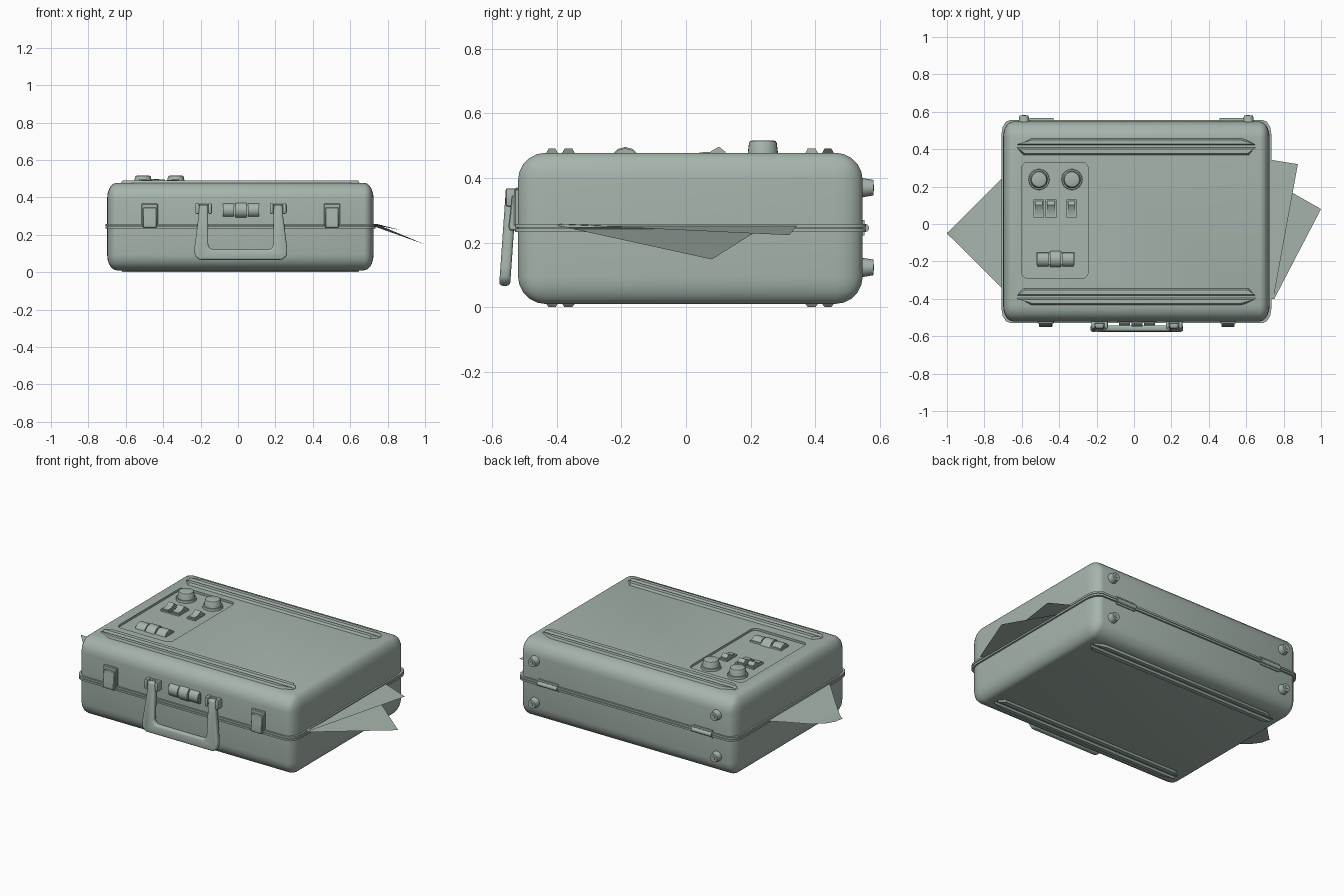
import bpy, bmesh, math
from mathutils import Matrix, Vector

if "Cube" in bpy.data.objects:
    bpy.data.objects.remove(bpy.data.objects["Cube"])

mat = bpy.data.materials.new("grey_green")
mat.diffuse_color = (0.38, 0.46, 0.41, 1)
mat.use_nodes = True
mat.node_tree.nodes["Principled BSDF"].inputs["Base Color"].default_value = mat.diffuse_color
CX = 0.0125          # middle of the case in x
TOP, BOT = 0.478, 0.01
FRONT, BACK = -0.52, 0.547


def finish(bm, name, angle=35):
    bmesh.ops.recalc_face_normals(bm, faces=bm.faces)
    me = bpy.data.meshes.new(name)
    bm.to_mesh(me)
    bm.free()
    me.materials.append(mat)
    ob = bpy.data.objects.new(name, me)
    bpy.context.collection.objects.link(ob)
    smooth(ob, angle)
    return ob


def smooth(ob, angle=35):
    bpy.ops.object.select_all(action='DESELECT')
    bpy.context.view_layer.objects.active = ob
    ob.select_set(True)
    bpy.ops.object.shade_smooth_by_angle(angle=math.radians(angle))


def box(name, lo, hi, bevel=0.0, seg=2, squash=1.0, upright=False):
    """Box between two corners; squash makes the bevel narrower in x."""
    lo, hi = Vector(lo), Vector(hi)
    size = hi - lo
    size.x /= squash
    bm = bmesh.new()
    bmesh.ops.create_cube(bm, size=1)
    bmesh.ops.scale(bm, vec=size, verts=bm.verts)
    if bevel:
        edges = [e for e in bm.edges
                 if not upright or abs(e.verts[0].co.z - e.verts[1].co.z) > 1e-4]
        bmesh.ops.bevel(bm, geom=edges, offset=bevel, segments=seg, profile=0.5,
                        affect='EDGES', clamp_overlap=True)
    bmesh.ops.scale(bm, vec=(squash, 1, 1), verts=bm.verts)
    bmesh.ops.translate(bm, vec=(lo + hi) / 2, verts=bm.verts)
    return finish(bm, name)


def cyl(name, centre, r1, r2, depth, axis='Z', sides=16, bevel=0.0):
    bm = bmesh.new()
    bmesh.ops.create_cone(bm, cap_ends=True, segments=sides, radius1=r1, radius2=r2, depth=depth)
    if bevel:
        rim = [e for e in bm.edges if all(v.co.z > 0 for v in e.verts)]
        bmesh.ops.bevel(bm, geom=rim, offset=bevel, segments=2, profile=0.5, affect='EDGES')
    rot = {'Z': Matrix(), 'X': Matrix.Rotation(math.pi / 2, 4, 'Y'),
           'Y': Matrix.Rotation(-math.pi / 2, 4, 'X')}[axis]
    bmesh.ops.transform(bm, matrix=Matrix.Translation(centre) @ rot, verts=bm.verts)
    return finish(bm, name)


def prism(name, pts, move, bevel=0.0, seg=2, angle=35):
    """Outline of 3D points, extruded along the vector move."""
    bm = bmesh.new()
    face = bm.faces.new([bm.verts.new(p) for p in pts])
    ext = bmesh.ops.extrude_face_region(bm, geom=[face], use_keep_orig=True)
    bmesh.ops.translate(bm, vec=move, verts=[v for v in ext["geom"] if isinstance(v, bmesh.types.BMVert)])
    bmesh.ops.recalc_face_normals(bm, faces=bm.faces)
    if bevel:
        bmesh.ops.bevel(bm, geom=bm.edges[:], offset=bevel, segments=seg, profile=0.5,
                        affect='EDGES', clamp_overlap=True)
    return finish(bm, name, angle)


# Case shell with a sunken control panel
case = box("case_shell", (-0.70, FRONT, BOT), (0.725, BACK, TOP), 0.085, 5, 0.6)
cutter = box("panel_cutter", (-0.60, -0.29, TOP - 0.013), (-0.245, 0.33, TOP + 0.1), 0.03, 3, 1, True)
mod = case.modifiers.new("panel", 'BOOLEAN')
mod.object, mod.operation, mod.solver = cutter, 'DIFFERENCE', 'EXACT'
bpy.context.view_layer.objects.active = case
bpy.ops.object.modifier_apply(modifier=mod.name)
bpy.data.objects.remove(cutter)
smooth(case)

# Rim lips either side of the seam
for name, z in (("lower_rim", 0.233), ("upper_rim", 0.247)):
    box(name, (-0.709, FRONT - 0.01, z), (0.735, BACK + 0.01, z + 0.011), 0.08, 3, 0.6, True)

# Pressed ribs on the top and bottom
for z, dz in ((TOP, 0.013), (BOT, -0.01)):
    for mid, s in ((0.0, -1), (0.025, 1)):
        for y0, y1, h0, h1 in ((0.435, 0.394, 0.565, 0.64), (0.386, 0.342, 0.64, 0.605)):
            a, b = mid + s * y0, mid + s * y1
            bm = bmesh.new()
            rings = []
            for t, zz in ((0, z - dz * 0.4), (0.01, z + dz)):
                rings.append([bm.verts.new(p) for p in (
                    (CX - h0 + t, a - s * t, zz), (CX + h0 - t, a - s * t, zz),
                    (CX + h1 - t, b + s * t, zz), (CX - h1 + t, b + s * t, zz))])
            bm.faces.new(rings[0])
            bm.faces.new(rings[1])
            for i in range(4):
                j = (i + 1) % 4
                bm.faces.new((rings[0][i], rings[0][j], rings[1][j], rings[1][i]))
            finish(bm, "rib")

# Knobs on the panel
FLOOR = TOP - 0.013
for x in (-0.508, -0.332):
    cyl("knob_base", (x, 0.238, FLOOR + 0.006), 0.056, 0.054, 0.014, sides=24)
    cyl("knob", (x, 0.238, FLOOR + 0.027), 0.048, 0.042, 0.048, sides=24, bevel=0.008)

# Rocker switches
for x0, x1 in ((-0.537, -0.482), (-0.474, -0.415), (-0.362, -0.308)):
    box("switch_frame", (x0, 0.035, FLOOR - 0.004), (x1, 0.13, FLOOR + 0.009))
    prism("switch_rocker", [(x0 + 0.008, y, z) for y, z in (
        (0.042, FLOOR), (0.042, FLOOR + 0.014), (0.075, FLOOR + 0.016),
        (0.102, FLOOR + 0.032), (0.122, FLOOR + 0.016), (0.122, FLOOR))],
        (x1 - x0 - 0.016, 0, 0))

# Number wheels on the panel and on the front
box("panel_wheel_frame", (-0.522, -0.22, FLOOR - 0.004), (-0.318, -0.15, FLOOR + 0.01))
box("front_wheel_frame", (-0.088, FRONT - 0.008, 0.302), (0.12, FRONT + 0.01, 0.362))
for i in (-1, 0, 1):
    r = 0.043 if i == 0 else 0.039
    cyl("panel_wheel", (-0.42 + i * 0.067, -0.188, FLOOR - 0.016), r + 0.004, r + 0.004, 0.06, 'X', 12)
    cyl("front_wheel", (0.016 + i * 0.067, FRONT + 0.015, 0.332), r, r, 0.06, 'X', 12)

# Latches
for x in (CX - 0.485, CX + 0.49):
    box("latch_plate", (x - 0.044, FRONT - 0.012, 0.25), (x + 0.044, FRONT + 0.01, 0.366), 0.004, 1)
    prism("latch_lever", [(x - 0.036, FRONT + y, z) for y, z in (
        (0, 0.345), (-0.02, 0.345), (-0.024, 0.30), (-0.03, 0.25), (-0.026, 0.237), (0, 0.237))],
        (0.072, 0, 0), 0.003, 1)

# Carrying handle: brackets and a U-shaped grip
HX = 0.015
for s in (-1, 1):
    x = HX + s * 0.199
    for d in (-0.034, 0.034):
        box("handle_bracket_ear", (x + d - 0.01, -0.558, 0.312), (x + d + 0.01, FRONT + 0.01, 0.368), 0.006, 2)
    box("handle_bracket_plate", (x - 0.04, FRONT - 0.012, 0.315), (x + 0.04, FRONT + 0.01, 0.365), 0.004, 1)
    cyl("handle_pin", (x, -0.541, 0.345), 0.012, 0.012, 0.08, 'X', 12)
half = [(0.176, 0.36), (0.222, 0.36), (0.226, 0.30), (0.249, 0.12), (0.245, 0.085), (0.222, 0.066)]
inner = [(0.158, 0.122), (0.174, 0.14)]
right = [half[0]] + half[1:]
outline = right + [(-x, z) for x, z in reversed(half)] + [(-x, z) for x, z in reversed(inner)] + inner
prism("handle", [(HX + x, -0.558 - (0.36 - z) * 0.07, z) for x, z in outline], (0, 0.034, 0), 0.011, 3, 50)

# Rear feet
for x in (-0.588, 0.612):
    for z in (0.37, 0.123):
        cyl("rear_foot", (x, BACK + 0.01, z), 0.032, 0.024, 0.046, 'Y', 16)
        cyl("foot_screw", (x, BACK + 0.033, z), 0.012, 0.009, 0.004, 'Y', 12)

# Rear hinges
for x in (-0.495, 0.522):
    cyl("hinge_barrel", (x, BACK + 0.007, 0.2455), 0.013, 0.013, 0.13, 'X', 12)
    box("hinge_leaf", (x - 0.065, BACK - 0.01, 0.222), (x + 0.065, BACK + 0.006, 0.27))


def sheet(name, rows):
    """Thin paper lofted through pairs of edge points."""
    bm = bmesh.new()
    vs = [[bm.verts.new(p) for p in row] for row in rows]
    for a, b in zip(vs, vs[1:]):
        bm.faces.new(a + b[::-1])
    bmesh.ops.solidify(bm, geom=bm.faces[:], thickness=0.002)
    finish(bm, name)


# Papers sticking out of the seam
curl = [(-0.68, 0.253), (-0.78, 0.232), (-0.87, 0.211), (-0.93, 0.207), (-0.97, 0.213)]
rows = []
for x, z in curl:
    t = (x + 1) / 0.30
    rows.append([(x, -0.05 - 0.30 * t, z), (x, -0.05 + 0.30 * t, z)])
rows.append([(-1, -0.052, 0.23), (-1, -0.048, 0.23)])
sheet("left_paper", rows)
sheet("right_paper_upper", [[(0.70, -0.40, 0.259), (0.70, 0.348, 0.259)],
                            [(0.745, -0.40, 0.257), (0.876, 0.32, 0.223)]])
sheet("right_paper_lower", [[(0.70, -0.40, 0.255), (0.70, 0.25, 0.255)],
                            [(0.75, -0.40, 0.253), (1.0, 0.08, 0.148)]])
